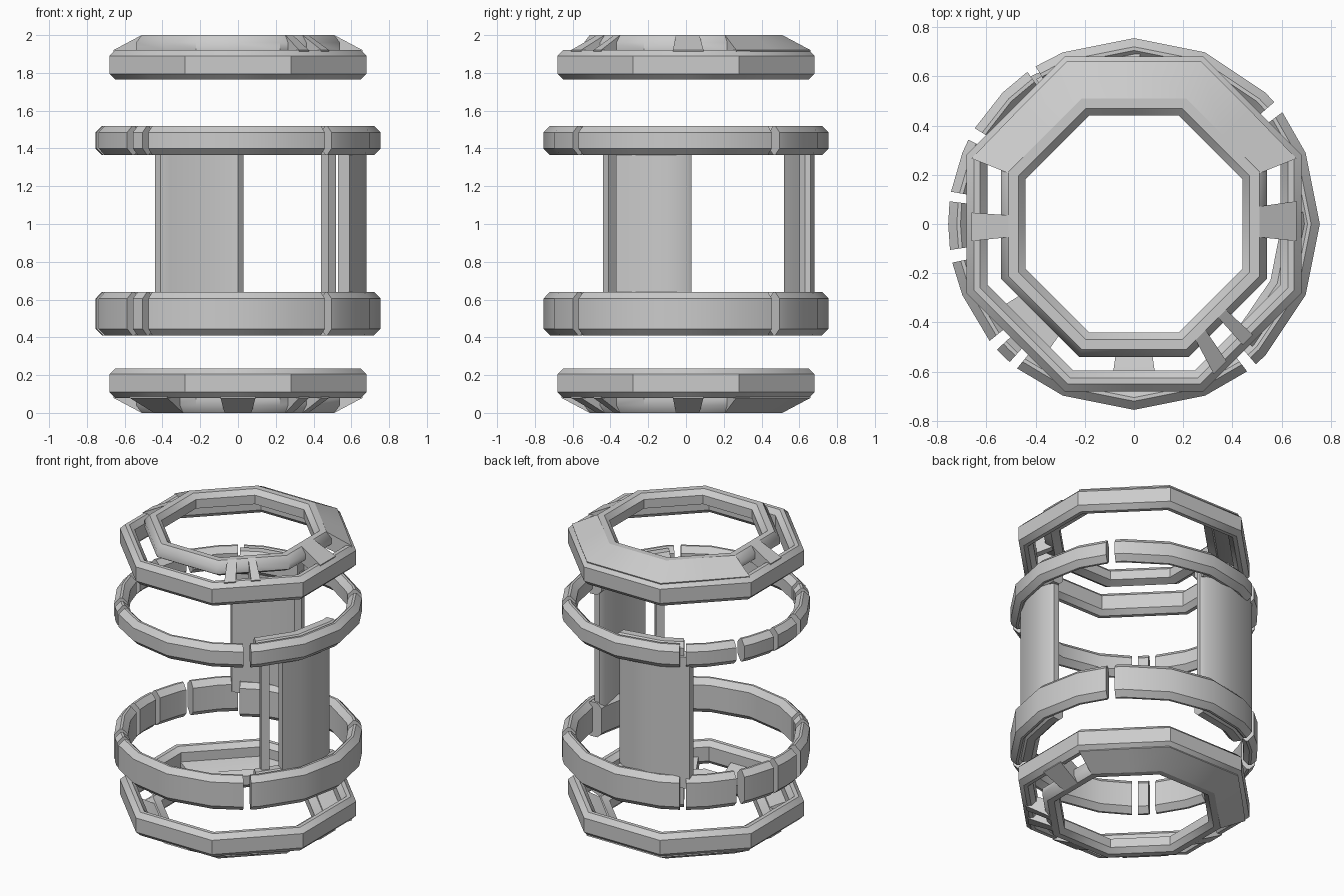
import bpy, bmesh
from math import cos, sin, radians

if "Cube" in bpy.data.objects:
    bpy.data.objects.remove(bpy.data.objects["Cube"])


def finish(name, bm):
    bmesh.ops.recalc_face_normals(bm, faces=bm.faces)
    me = bpy.data.meshes.new(name)
    bm.to_mesh(me)
    bm.free()
    ob = bpy.data.objects.new(name, me)
    bpy.context.collection.objects.link(ob)
    bpy.ops.object.select_all(action='DESELECT')
    ob.select_set(True)
    bpy.context.view_layer.objects.active = ob
    bpy.ops.object.shade_smooth_by_angle(angle=radians(40))
    return ob


def sweep(name, profile, a0, a1, octagon=False):
    """Sweep an (r, z) profile around z from a0 to a1 degrees."""
    full = a1 - a0 >= 360
    step = 22.5
    angles = [a0] + [k * step for k in range(-20, 40) if a0 + 2 < k * step < a1 - 2] + [a1]
    if full:
        angles.pop()
    bm = bmesh.new()
    loops = []
    for a in angles:
        # octagon flats face the axes
        s = 1 / cos(radians((a + 22.5) % 45 - 22.5)) if octagon else 1
        loops.append([bm.verts.new((r * s * cos(radians(a)), r * s * sin(radians(a)), z))
                      for r, z in profile])
    n = len(profile)
    pairs = list(zip(loops, loops[1:])) + ([(loops[-1], loops[0])] if full else [])
    for p, q in pairs:
        for i in range(n):
            j = (i + 1) % n
            bm.faces.new((p[i], p[j], q[j], q[i]))
    if not full:
        bm.faces.new(loops[0])
        bm.faces.new(loops[-1])
    return finish(name, bm)


def block(r0, r1, z0, z1, c=0.03):
    """Chamfered rectangular section."""
    return [(r0 + c, z0), (r1 - c, z0), (r1, z0 + c), (r1, z1 - c),
            (r1 - c, z1), (r0 + c, z1), (r0, z1 - c), (r0, z0 + c)]


def prism(name, pts, z0, z1):
    bm = bmesh.new()
    f = bm.faces.new([bm.verts.new((x, y, z0)) for x, y in pts])
    ext = bmesh.ops.extrude_face_region(bm, geom=[f])['geom']
    bmesh.ops.translate(bm, vec=(0, 0, z1 - z0),
                        verts=[v for v in ext if isinstance(v, bmesh.types.BMVert)])
    return finish(name, bm)


# End rings: outer band, inner lip, sloping plate across the back, front struts
lip = [(.44, 1.91), (.44, 1.97), (.47, 2.0), (.51, 2.0), (.54, 1.96), (.54, 1.92), (.49, 1.89)]
plate = [(.46, 1.91), (.46, 1.985), (.51, 2.0), (.66, 1.92), (.64, 1.85), (.58, 1.86)]
struts = [(-62, -56), (-48, -43), (-6, 8), (176, 186)]
for end, flip in (("top", False), ("bottom", True)):
    def section(p):
        return [(r, 2 - z) for r, z in p] if flip else p
    sweep(end + "_outer_band", section(block(.595, .68, 1.765, 1.92)), 0, 360, True)
    sweep(end + "_inner_lip", section(lip), 0, 360, True)
    sweep(end + "_back_plate", section(plate), 22, 158, True)
    extra = struts + ([(212, 236), (262, 278)] if flip else [])
    for i, (a, b) in enumerate(extra):
        sweep(f"{end}_strut_{i}", section(plate), a, b, True)

# Middle hoops: broken into segments, thickened where the wall panels join
segments = [(-129, -52.5), (-49, 37), (41, 122), (125, 149),
            (153, 170), (173, 188), (192, 219), (222.5, 228)]
for level, z0, z1 in (("lower", .41, .64), ("upper", 1.365, 1.52)):
    for i, (a, b) in enumerate(segments):
        sweep(f"{level}_hoop_segment_{i}", block(.67, .755, z0, z1, .035), a, b)
    sweep(level + "_side_panel_joint", block(.60, .71, z0, z1), -46, 4)
    sweep(level + "_back_panel_joint", block(.60, .71, z0, z1), 88, 124)

# Upright wall panels and the thin post beside the side panel
prism("side_panel", [(.53, -.33), (.59, -.37), (.64, -.26), (.68, -.12), (.68, .0),
                     (.66, .03), (.62, .03), (.60, .0), (.60, -.14)], .56, 1.44)
prism("side_post", [(.44, -.40), (.48, -.44), (.52, -.41), (.48, -.37)], .56, 1.44)
prism("back_panel", [(-.44, .55), (-.41, .52), (-.36, .53), (-.2, .60), (.0, .60), (.03, .63),
                     (.03, .66), (.0, .68), (-.2, .68), (-.40, .61), (-.44, .59)], .56, 1.44)
